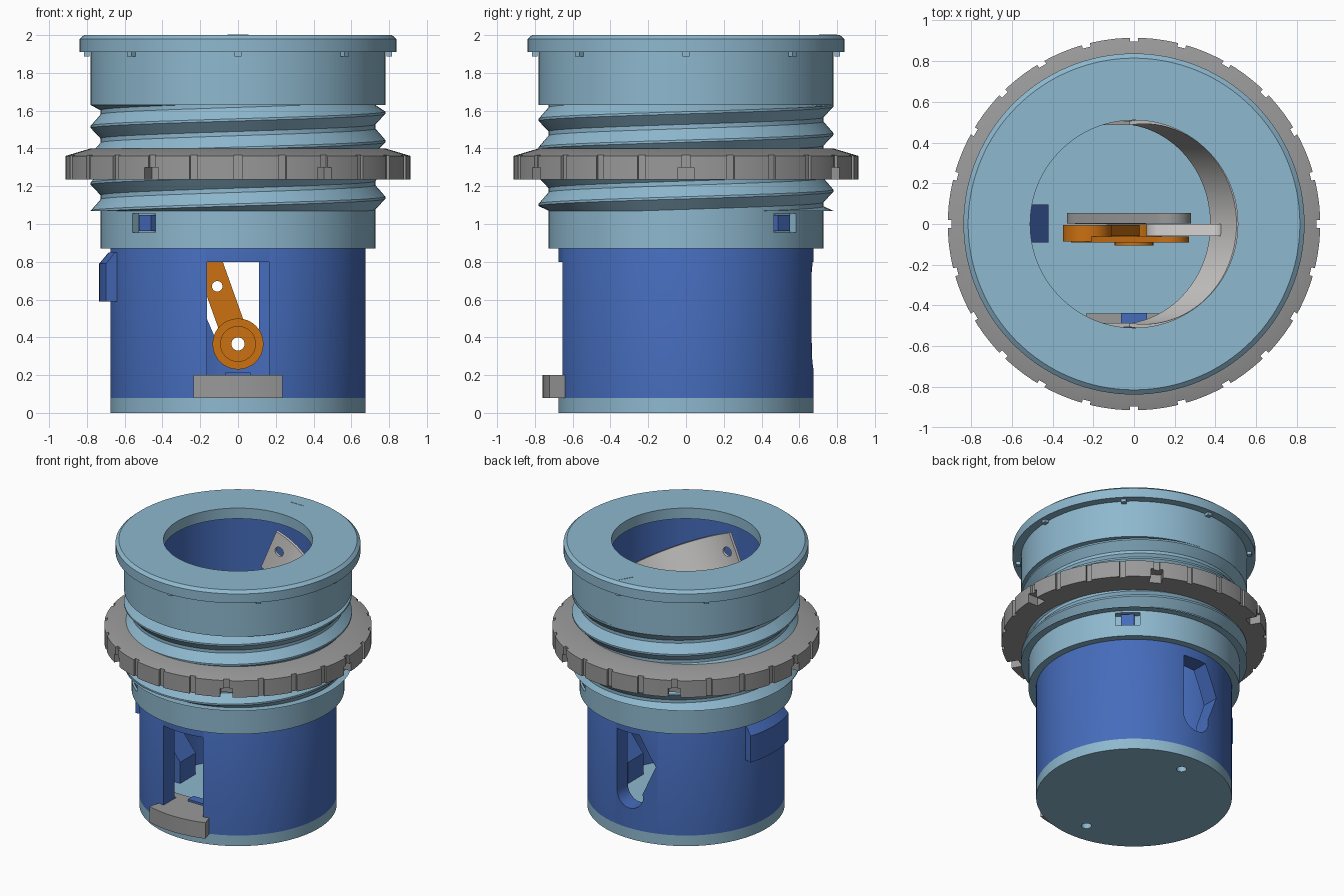
import bpy, bmesh, math
from mathutils import Matrix, Vector

if "Cube" in bpy.data.objects:
    bpy.data.objects.remove(bpy.data.objects["Cube"])

def material(name, rgb):
    m = bpy.data.materials.new(name)
    m.diffuse_color = (*rgb, 1)
    m.use_nodes = True
    m.node_tree.nodes["Principled BSDF"].inputs["Base Color"].default_value = m.diffuse_color
    return m

SKY = material("light_blue", (0.27, 0.48, 0.62))
BLUE = material("deep_blue", (0.06, 0.15, 0.50))
GREY = material("grey", (0.32, 0.32, 0.32))
ORANGE = material("orange", (0.60, 0.165, 0.006))
WHITE = material("off_white", (0.66, 0.65, 0.64))

def finish(name, bm, mat=None):
    bmesh.ops.recalc_face_normals(bm, faces=bm.faces)
    me = bpy.data.meshes.new(name)
    bm.to_mesh(me)
    bm.free()
    ob = bpy.data.objects.new(name, me)
    bpy.context.collection.objects.link(ob)
    if mat:
        me.materials.append(mat)
    return ob

def lathe(name, profile, mat, a0=0, a1=360, seg=96):
    """Revolve a closed (radius, z) outline, fully or as a capped sector."""
    bm = bmesh.new()
    full = a1 - a0 == 360
    rings = []
    for i in range(seg if full else seg + 1):
        a = math.radians(a0 + (a1 - a0) * i / seg)
        rings.append([bm.verts.new((r * math.cos(a), r * math.sin(a), z)) for r, z in profile])
    n = len(profile)
    for i in range(seg):
        p, q = rings[i], rings[(i + 1) % len(rings)]
        for j in range(n):
            k = (j + 1) % n
            bm.faces.new((p[j], q[j], q[k], p[k]))
    if not full:
        bm.faces.new(rings[0])
        bm.faces.new(rings[-1])
    return finish(name, bm, mat)

def prism(name, pts, y0, y1, mat=None):
    """Extrude an XZ outline along y."""
    bm = bmesh.new()
    f = bm.faces.new([bm.verts.new((x, y0, z)) for x, z in pts])
    g = bmesh.ops.extrude_face_region(bm, geom=[f])
    bmesh.ops.translate(bm, vec=(0, y1 - y0, 0),
                        verts=[v for v in g["geom"] if isinstance(v, bmesh.types.BMVert)])
    return finish(name, bm, mat)

def circle(x, z, r, n=32):
    return [(x + r * math.cos(2 * math.pi * i / n), z + r * math.sin(2 * math.pi * i / n)) for i in range(n)]

def box_pts(x0, x1, z0, z1):
    return [(x0, z0), (x1, z0), (x1, z1), (x0, z1)]

def capsule(p, q, rp, rq):
    """Rounded link outline from p to q."""
    d = math.atan2(q[1] - p[1], q[0] - p[0])
    arc = lambda c, r, s: [(c[0] + r * math.cos(s + math.pi * i / 12), c[1] + r * math.sin(s + math.pi * i / 12))
                           for i in range(13)]
    return arc(p, rp, d + math.pi / 2) + arc(q, rq, d - math.pi / 2)

def radial_boxes(name, angles, radius, z, size, mat=None):
    """Boxes (radial, tangential, height) spread around the axis."""
    bm = bmesh.new()
    for a in angles:
        m = Matrix.Rotation(math.radians(a), 4, "Z") @ Matrix.Translation((radius, 0, z))
        bmesh.ops.create_cube(bm, size=1, matrix=m @ Matrix.Diagonal((*size, 1)))
    return finish(name, bm, mat)

def cut(ob, cutter):
    mod = ob.modifiers.new("cut", "BOOLEAN")
    mod.operation, mod.solver, mod.object = "DIFFERENCE", "EXACT", cutter
    bpy.context.view_layer.objects.active = ob
    bpy.ops.object.modifier_apply(modifier=mod.name)
    bpy.data.objects.remove(cutter)

# Base cap with two drain holes
base = lathe("base_cap", [(0.0001, 0), (0.675, 0), (0.675, 0.08), (0.0001, 0.08)], SKY)
for y in (-0.51, 0.51):
    bm = bmesh.new()
    bmesh.ops.create_cone(bm, cap_ends=True, segments=24, radius1=0.035, radius2=0.035, depth=0.12,
                          matrix=Matrix.Translation((0, y, 0)))
    cut(base, finish("hole_cutter", bm))

# Inner tube with front window and shaped rear slot
tube = lathe("inner_tube", [(0.55, 0.08), (0.675, 0.08), (0.675, 1.06), (0.66, 1.1), (0.66, 1.92), (0.55, 1.92)], BLUE)
cut(tube, prism("window_cutter", box_pts(-0.165, 0.165, 0.1, 0.8), -0.9, -0.3))
slot = [(0.11, 0.8), (-0.08, 0.8), (-0.2, 0.58), (-0.105, 0.36)]
slot += [(0.11 * math.cos(math.radians(a)), 0.34 + 0.11 * math.sin(math.radians(a))) for a in range(195, 361, 15)]
cut(tube, prism("slot_cutter", slot, 0.3, 0.9))

# Outer shell: rim, collar, core and lower skirt
shell = lathe("outer_shell", [(0.51, 2), (0.815, 2), (0.838, 1.98), (0.838, 1.91), (0.78, 1.91), (0.78, 1.63),
                              (0.715, 1.63), (0.715, 1.07), (0.728, 1.07), (0.728, 0.87), (0.676, 0.87),
                              (0.676, 1.08), (0.661, 1.11), (0.661, 1.92), (0.51, 1.92)], SKY, seg=128)
notch_angles = (46.5, 226.5)
cut(shell, radial_boxes("notch_cutter", notch_angles, 0.73, 1.005, (0.105, 0.17, 0.1)))
radial_boxes("locking_tab", notch_angles, 0.69, 1.005, (0.05, 0.09, 0.085), BLUE)
radial_boxes("rim_nub", range(0, 360, 45), 0.80, 1.9, (0.03, 0.035, 0.025), SKY)

# Screw thread: sawtooth profile following a helix
bm = bmesh.new()
PITCH, SEG = 0.15, 96
steps = [(0, 0.728), (0.15, 0.728), (0.52, 0.78), (0.60, 0.78)]
cols = []
for i in range(SEG + 1):
    a = 2 * math.pi * i / SEG
    col = []
    for k in range(-1, 6):
        for t, r in steps:
            z = 0.98 + PITCH * (k + t + i / SEG)
            col.append(bm.verts.new((-r * math.cos(a), -r * math.sin(a), min(max(z, 1.07), 1.63))))
    cols.append(col)
for p, q in zip(cols, cols[1:]):
    for j in range(len(p) - 1):
        bm.faces.new((p[j], q[j], q[j + 1], p[j + 1]))
bmesh.ops.dissolve_degenerate(bm, dist=1e-5, edges=bm.edges)
finish("screw_thread", bm, SKY)

# Alignment triangle on the rim
bm = bmesh.new()
bmesh.ops.create_cone(bm, cap_ends=True, segments=3, radius1=0.064, radius2=0.064, depth=0.004,
                      matrix=Matrix.Translation((0, 0.735, 2.0)) @ Matrix.Rotation(0, 4, "Z"))
tip = max(bm.verts, key=lambda v: v.co.y)
finish("alignment_mark", bm, SKY)

# Clamping ring with grip grooves and six spanner notches
ring = lathe("clamp_ring", [(0.72, 1.235), (0.915, 1.235), (0.915, 1.36), (0.78, 1.4), (0.72, 1.4)], GREY, seg=120)
cut(ring, radial_boxes("groove_cutter", range(0, 360, 15), 0.92, 1.32, (0.045, 0.04, 0.3)))
cut(ring, radial_boxes("spanner_cutter", range(0, 360, 60), 0.9, 1.23, (0.13, 0.085, 0.14)))

# Side latch pad and front foot
lathe("side_latch", [(0.65, 0.59), (0.735, 0.59), (0.735, 0.79), (0.685, 0.85), (0.65, 0.85)], BLUE, 162, 198, 12)
lathe("front_foot", [(0.64, 0.08), (0.76, 0.08), (0.76, 0.2), (0.64, 0.2)], GREY, 252, 288, 12)
prism("foot_tongue", box_pts(-0.165, 0.165, 0.081, 0.2), -0.68, -0.50, GREY)
prism("foot_inner_bar", box_pts(-0.235, 0.235, 0.081, 0.2), -0.50, -0.44, GREY)
prism("foot_rib", box_pts(-0.065, 0.065, 0.08, 0.215), -0.505, -0.438, BLUE)

# Wedge stops on both inner sides
for s in (-1, 1):
    prism("wedge_stop", [(s * 0.56, 0.08), (s * 0.42, 0.08), (s * 0.42, 0.24), (s * 0.56, 0.42)], -0.09, 0.095, BLUE)

# Linkage arms
P, M, E, T = (0, 0.365), (-0.23, 1.01), (-0.11, 0.67), (0.17, 1.3)

def link(name, outline, y0, y1, mat, holes=()):
    ob = prism(name, outline, y0, y1, mat)
    for (x, z), r in holes:
        cut(ob, prism("pin_cutter", circle(x, z, r), y0 - 0.1, y1 + 0.1))

pins = [(P, 0.035), (E, 0.028)]
link("lower_arm", capsule(P, M, 0.07, 0.07), -0.06, -0.005, ORANGE, pins)
link("pivot_boss", circle(*P, 0.135), -0.08, -0.002, ORANGE, pins[:1])
link("pivot_cap", circle(*P, 0.095), -0.105, -0.08, ORANGE, pins[:1])
link("elbow_boss", circle(*M, 0.12), -0.085, -0.004, ORANGE)
link("upper_arm", capsule(M, T, 0.08, 0.10), -0.09, -0.061, ORANGE)
link("back_lower_plate", capsule(P, M, 0.06, 0.06), 0, 0.055, GREY, pins)
link("back_upper_plate", capsule(M, T, 0.1, 0.11), 0.003, 0.055, GREY)
link("flap_lever", capsule((0.15, 1.32), (0.40, 1.43), 0.09, 0.05), -0.06, -0.001, WHITE)

# Swinging half collar, hinged front and back
flap = lathe("swing_collar", [(0.492, -0.2), (0.512, -0.2), (0.512, 0.13), (0.492, 0.13)], WHITE, -99, 99, 48)
cut(flap, prism("hinge_cutter", circle(0, 0, 0.035, 20), -0.8, 0.8))
flap.data.transform(Matrix.Translation((0, 0, 1.72)) @ Matrix.Rotation(math.radians(23), 4, "Y"))

# Smooth the round parts, keep edges crisp
bpy.ops.object.select_all(action="DESELECT")
for ob in bpy.context.scene.objects:
    ob.select_set(True)
bpy.context.view_layer.objects.active = shell
bpy.ops.object.shade_smooth_by_angle(angle=math.radians(25))
